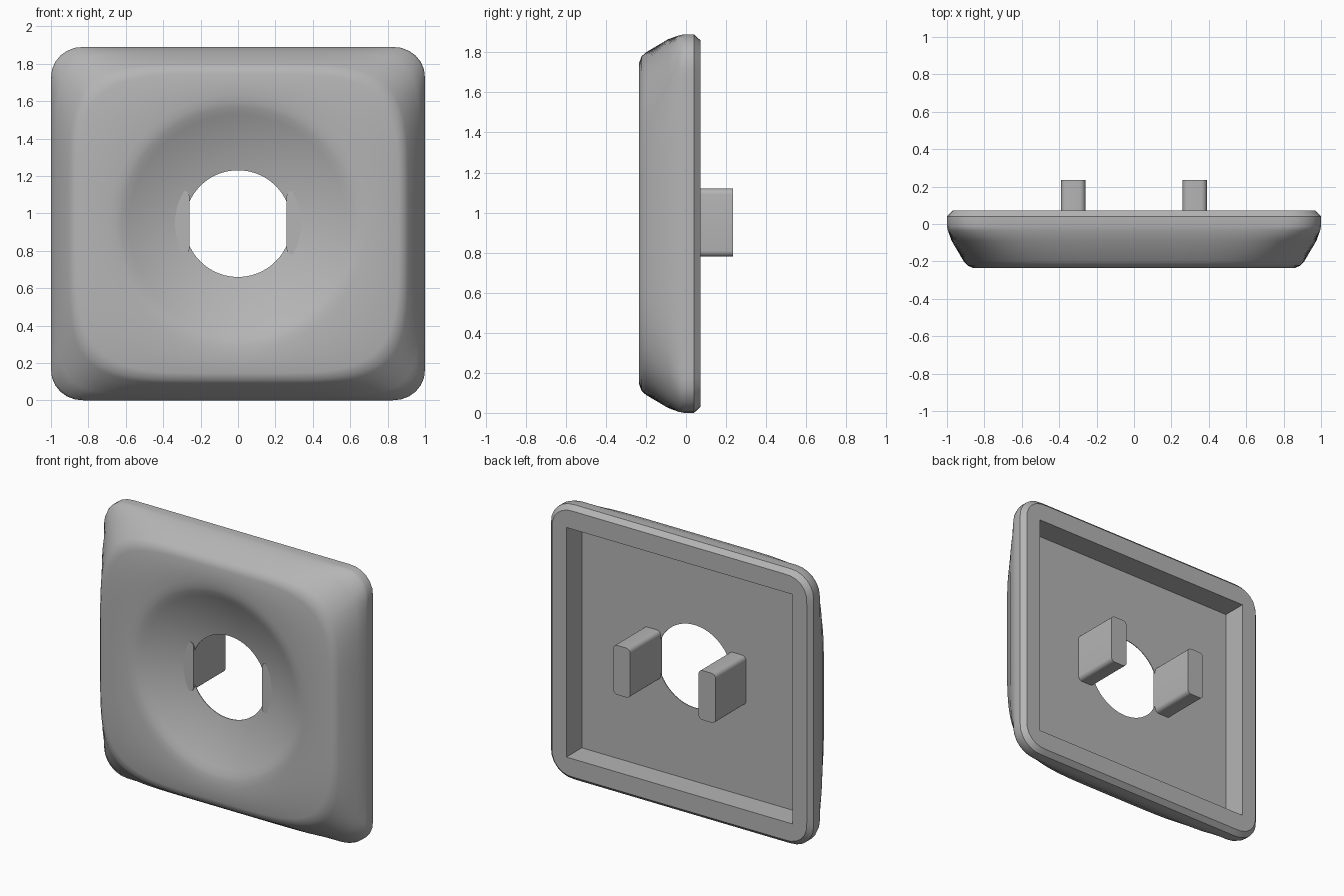
import bpy
import bmesh
import math

cube = bpy.data.objects.get("Cube")
if cube:
    bpy.data.objects.remove(cube, do_unlink=True)

CZ = 0.945      # height of the plate centre
N = 192         # points per ring

grey = bpy.data.materials.new("plain grey")
grey.use_nodes = True
colour = (0.46, 0.46, 0.46, 1)
grey.diffuse_color = colour
grey.node_tree.nodes["Principled BSDF"].inputs["Base Color"].default_value = colour


def circle(a, b):
    return 1.0


def square(a, b):
    return 1 / a


def squircle(n):
    return lambda a, b: (a ** n + b ** n) ** (-1 / n)


def rounded(r):
    k = 1 - r

    def scale(a, b):
        if b / a <= k:
            return 1 / a
        m = k * (a + b)
        return m + math.sqrt(max(0, m * m - 2 * k * k + r * r))
    return scale


def finish(bm, name, angle):
    bmesh.ops.recalc_face_normals(bm, faces=bm.faces)
    mesh = bpy.data.meshes.new(name)
    bm.to_mesh(mesh)
    bm.free()
    mesh.materials.append(grey)
    obj = bpy.data.objects.new(name, mesh)
    bpy.context.collection.objects.link(obj)
    bpy.ops.object.select_all(action='DESELECT')
    obj.select_set(True)
    bpy.context.view_layer.objects.active = obj
    bpy.ops.object.shade_smooth_by_angle(angle=math.radians(angle))
    return obj


# Cross-section rings: shape, half width, half height, depth
hole, rim = 0.285, 0.65
rings = []
for i in range(10):
    r = hole + (rim - 0.03 - hole) * i / 9
    rings.append((circle, r, r, -0.235 + 0.395 * (rim ** 2 - r ** 2)))
rings += [
    (circle, 0.65, 0.65, -0.228),
    (circle, 0.69, 0.69, -0.233),
    (squircle(4.5), 0.86, 0.80, -0.235),
    (squircle(4.8), 0.89, 0.835, -0.222),
    (squircle(5), 0.91, 0.855, -0.2),
    (squircle(7.5), 0.975, 0.92, -0.09),
    (rounded(0.18), 0.995, 0.94, -0.035),
    (rounded(0.17), 1.0, 0.945, -0.01),
    (rounded(0.17), 1.0, 0.945, 0.04),
    (rounded(0.15), 0.97, 0.915, 0.072),
    (square, 0.86, 0.79, 0.072),       # back frame
    (square, 0.86, 0.79, -0.095),      # recess walls
    (circle, hole, hole, -0.095),      # recess floor
]

# Dished plate with a recessed back, lofted as a closed loop of rings
bm = bmesh.new()
loops = []
for shape, hx, hz, y in rings:
    loop = []
    for i in range(N):
        t = 2 * math.pi * i / N
        c, s = math.cos(t), math.sin(t)
        k = shape(max(abs(c), abs(s)), min(abs(c), abs(s)))
        loop.append(bm.verts.new((c * k * hx, y, CZ + s * k * hz)))
    loops.append(loop)
for j, inner in enumerate(loops):
    outer = loops[(j + 1) % len(loops)]
    for i in range(N):
        n = (i + 1) % N
        bm.faces.new((inner[i], inner[n], outer[n], outer[i]))
finish(bm, "dished_plate", 40)

# Pair of rounded pegs flanking the hole
for side, name in ((1, "left_peg"), (-1, "right_peg")):
    bm = bmesh.new()
    bmesh.ops.create_cube(bm, size=1)
    y0, y1 = -0.113, 0.235
    for v in bm.verts:
        v.co = (side * 0.325 + v.co.x * 0.13,
                (y0 + y1) / 2 + v.co.y * (y1 - y0),
                CZ + 0.005 + v.co.z * 0.34)
    long_edges = [e for e in bm.edges
                  if abs(e.verts[0].co.y - e.verts[1].co.y) > 0.1]
    bmesh.ops.bevel(bm, geom=long_edges, offset=0.03, segments=5,
                    profile=0.5, affect='EDGES')
    finish(bm, name, 40)
